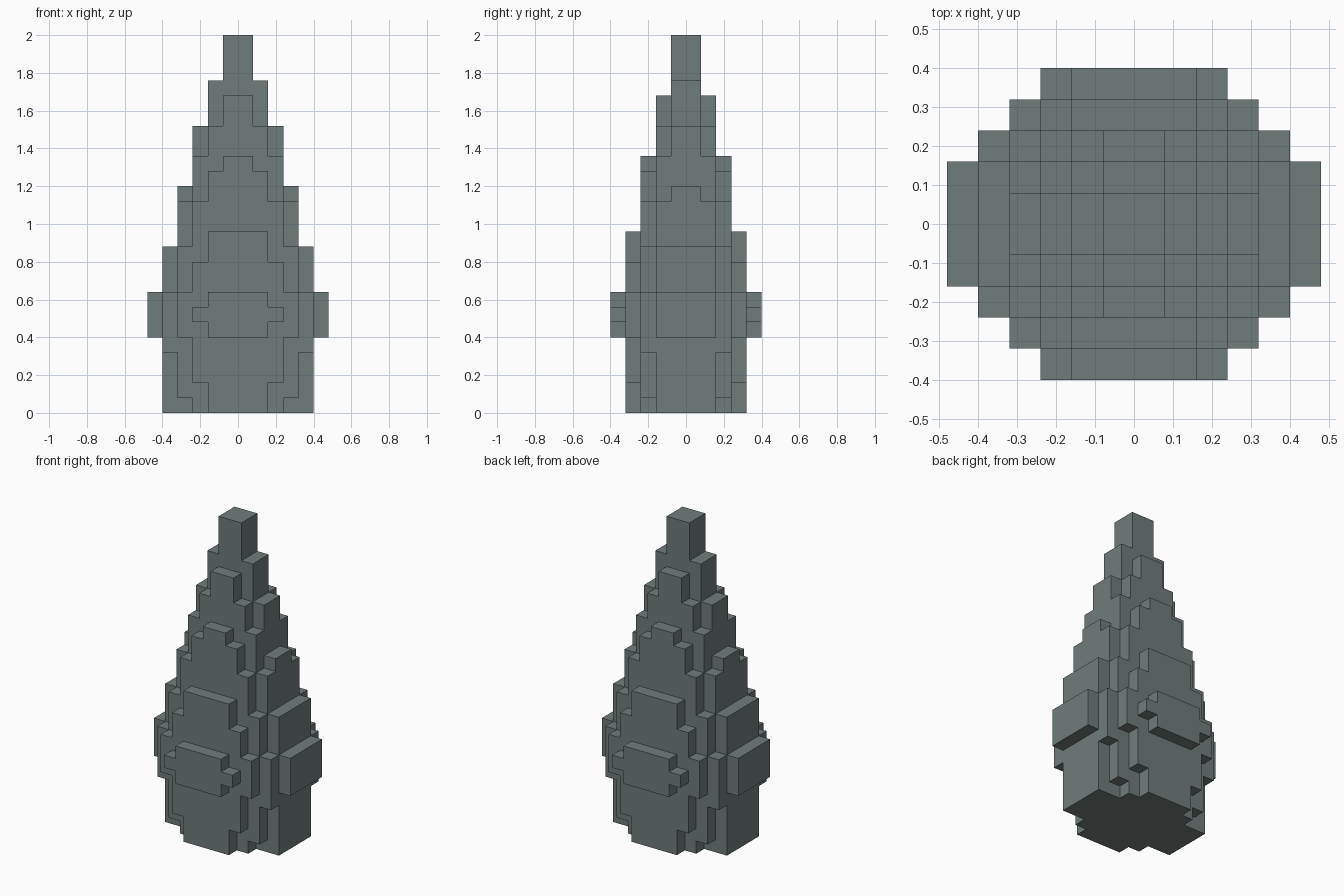
import bpy
import bmesh

old = bpy.data.objects.get("Cube")
if old:
    bpy.data.objects.remove(old, do_unlink=True)

U = 0.08  # block size

# Quarter plan: one row per y step outward, one (bottom, top) pair in blocks
# per x step outward
COLUMNS = [
    [(0, 25), (0, 22), (0, 19), (0, 15), (0, 11), (5, 8)],
    [(0, 21), (0, 19), (0, 17), (0, 14), (0, 11), (5, 8)],
    [(0, 17), (0, 16), (0, 14), (1, 11), (4, 8)],
    [(0, 12), (0, 12), (2, 10), (5, 8)],
    [(5, 8), (5, 8), (6, 7)],
]

# Mirror the quarter plan into a full set of filled cells
cells = set()
for j, row in enumerate(COLUMNS):
    for i, (bottom, top) in enumerate(row):
        for k in range(bottom, top):
            for x in (i, -1 - i):
                for y in (j, -1 - j):
                    cells.add((x, y, k))

# Skin only the exposed sides of the cells
bm = bmesh.new()
verts = {}


def corner(p):
    if p not in verts:
        verts[p] = bm.verts.new([c * U for c in p])
    return verts[p]


for cell in sorted(cells):
    for axis in range(3):
        for side in (0, 1):
            neighbour = list(cell)
            neighbour[axis] += 2 * side - 1
            if tuple(neighbour) in cells:
                continue
            loop = []
            for a, b in ((0, 0), (1, 0), (1, 1), (0, 1)):
                p = list(cell)
                p[axis] += side
                p[(axis + 1) % 3] += a
                p[(axis + 2) % 3] += b
                loop.append(corner(tuple(p)))
            bm.faces.new(loop if side else loop[::-1])

# Merge coplanar squares into large flat faces
bmesh.ops.dissolve_limit(bm, angle_limit=0.01, verts=bm.verts[:], edges=bm.edges[:])

mesh = bpy.data.meshes.new("stepped_spire")
bm.to_mesh(mesh)
bm.free()

# Grey stone material
stone = bpy.data.materials.new("grey_green_stone")
colour = (0.162, 0.205, 0.198, 1.0)
stone.use_nodes = True
stone.diffuse_color = colour
bsdf = next(n for n in stone.node_tree.nodes if n.type == "BSDF_PRINCIPLED")
bsdf.inputs["Base Color"].default_value = colour
bsdf.inputs["Roughness"].default_value = 0.9
mesh.materials.append(stone)

spire = bpy.data.objects.new("stepped_spire", mesh)
bpy.context.collection.objects.link(spire)
